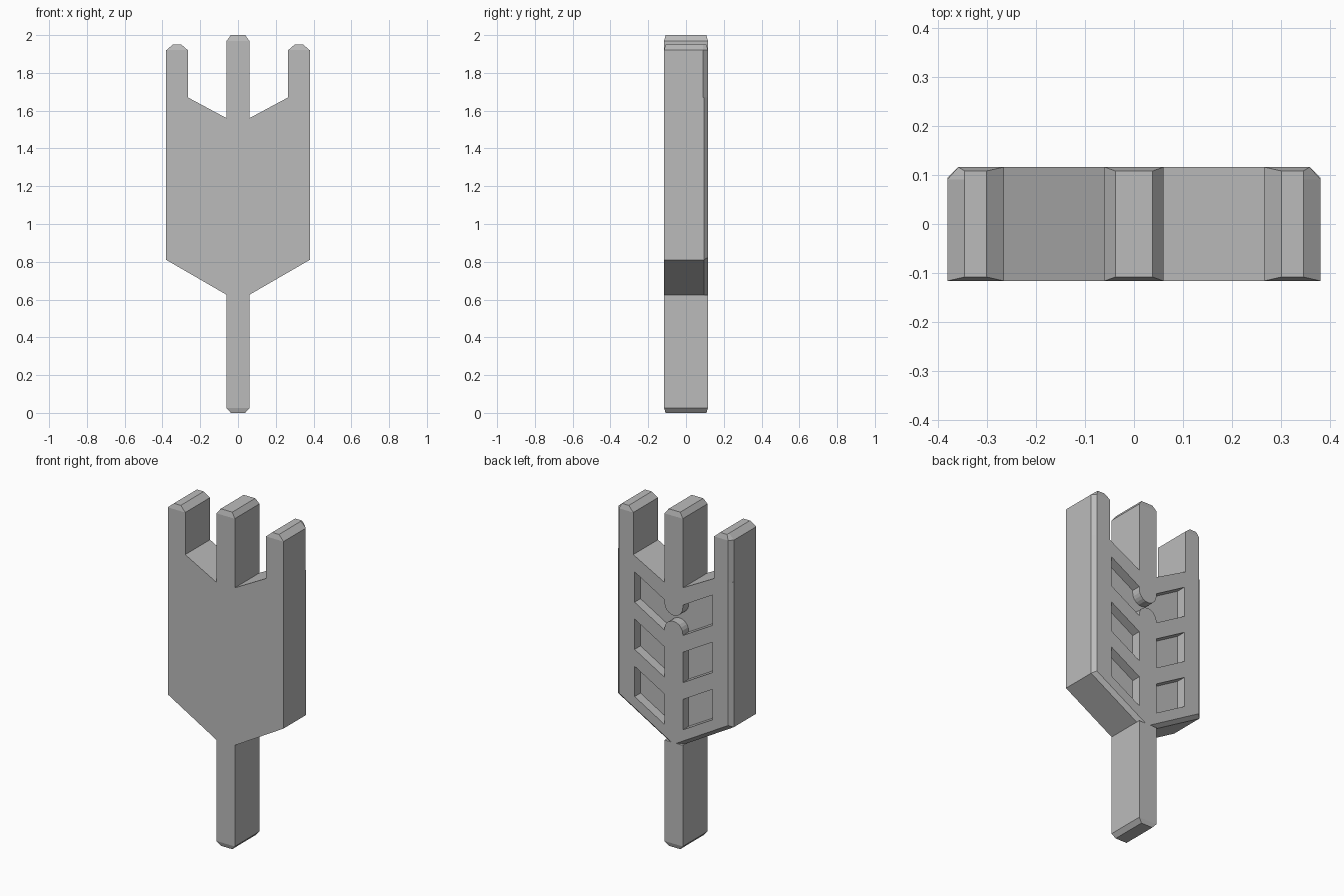
import bpy, bmesh, math

cube = bpy.data.objects.get("Cube")
if cube:
    bpy.data.objects.remove(cube, do_unlink=True)

grey = bpy.data.materials.new("plain_grey")
grey.use_nodes = True
grey.diffuse_color = (0.5, 0.5, 0.5, 1)
grey.node_tree.nodes["Principled BSDF"].inputs["Base Color"].default_value = (0.5, 0.5, 0.5, 1)

DEPTH = 0.116          # half thickness
HALF = 0.38            # half width of the body
SPINE = 0.06           # half width of handle, spine and centre prong
INNER = 0.265          # inner side of the outer prongs
CUT_X, CUT_Y = 0.022, 0.025   # chamfer on the rear edges


def loft(name, sections):
    """Skin a closed solid through matching rings of points."""
    bm = bmesh.new()
    rings = [[bm.verts.new(p) for p in ring] for ring in sections]
    for a, b in zip(rings, rings[1:]):
        for i in range(len(a)):
            j = (i + 1) % len(a)
            bm.faces.new((a[i], a[j], b[j], b[i]))
    bm.faces.new(rings[0])
    bm.faces.new(rings[-1])
    bmesh.ops.recalc_face_normals(bm, faces=bm.faces)
    mesh = bpy.data.meshes.new(name)
    bm.to_mesh(mesh)
    bm.free()
    mesh.materials.append(grey)
    obj = bpy.data.objects.new(name, mesh)
    bpy.context.collection.objects.link(obj)
    return obj


def prism(name, outline, y0, y1):
    """Extrude an x/z outline from y0 to y1."""
    return loft(name, [[(x, y, z) for x, z in outline] for y in (y0, y1)])


def bar(name, plan, z_base, z_shoulder, z_tip, inset):
    """Upright bar whose end narrows to a smaller flat tip."""
    lo, hi = min(x for x, y in plan) + inset, max(x for x, y in plan) - inset
    edge = DEPTH - 0.008
    tip = [(min(max(x, lo), hi), min(max(y, -edge), edge)) for x, y in plan]
    return loft(name, [[(x, y, z_base) for x, y in plan],
                       [(x, y, z_shoulder) for x, y in plan],
                       [(x, y, z_tip) for x, y in tip]])


# Body plate
half = [(SPINE, 0.625), (HALF, 0.81), (HALF, 1.67), (INNER, 1.67), (SPINE, 1.56)]
body = prism("body", half + [(-x, z) for x, z in reversed(half)], -DEPTH, DEPTH)

# Chamfer the rear side edges and rear lower slopes
bm = bmesh.new()
bm.from_mesh(body.data)
edges = []
for e in bm.edges:
    a, b = (v.co for v in e.verts)
    if min(a.y, b.y) > 0 and max(abs(a.x), abs(b.x)) > HALF - 0.01:
        on_side = abs(a.x - b.x) < 0.001
        on_slope = min(a.z, b.z) < 0.7
        if on_side or on_slope:
            edges.append(e)
bmesh.ops.bevel(bm, geom=edges, offset=CUT_X, segments=1, affect='EDGES')
bm.to_mesh(body.data)
bm.free()

# Handle and centre prong
square = [(-SPINE, -DEPTH), (SPINE, -DEPTH), (SPINE, DEPTH), (-SPINE, DEPTH)]
bar("handle", square, 0.625, 0.025, 0, 0.022)
bar("centre_prong", square, 1.56, 1.97, 2.0, 0.022)

# Outer prongs with the rear chamfer continued
for name, s in (("left_prong", 1), ("right_prong", -1)):
    plan = [(INNER, -DEPTH), (HALF, -DEPTH), (HALF, DEPTH - CUT_Y),
            (HALF - CUT_X, DEPTH), (INNER, DEPTH)]
    bar(name, [(s * x, y) for x, y in plan], 1.67, 1.92, 1.95, 0.035)

# Rear pockets: slanted windows either side of the spine
OUT, DROP, TALL, PITCH, FLOOR = 0.256, 0.113, 0.18, 0.28, DEPTH - 0.055
cutters = []
for row in (1, 2):
    top = 1.57 - row * PITCH
    for s in (-1, 1):
        shape = [(s * OUT, top), (s * SPINE, top - DROP),
                 (s * SPINE, top - DROP - TALL), (s * OUT, top - TALL)]
        cutters.append(prism("pocket_cutter", shape, FLOOR, DEPTH + 0.1))


# Upper pockets joined by a gap between two rounded spine ends
def arc(z, sign):
    return [(-sign * SPINE * math.cos(math.pi * i / 10),
             z - sign * SPINE * math.sin(math.pi * i / 10)) for i in range(11)]


top = 1.57
shape = [(-OUT, top), (-SPINE, top - DROP)] + arc(1.44, 1)
shape += [(SPINE, top - DROP), (OUT, top), (OUT, top - TALL), (SPINE, top - DROP - TALL)]
shape += arc(1.285, -1) + [(-SPINE, top - DROP - TALL), (-OUT, top - TALL)]
cutters.append(prism("gap_cutter", shape, FLOOR, DEPTH + 0.1))

for cutter in cutters:
    cutter.hide_render = True
    cutter.hide_viewport = True
    cutter.display_type = 'WIRE'
    mod = body.modifiers.new("pocket", 'BOOLEAN')
    mod.operation = 'DIFFERENCE'
    mod.solver = 'EXACT'
    mod.object = cutter
